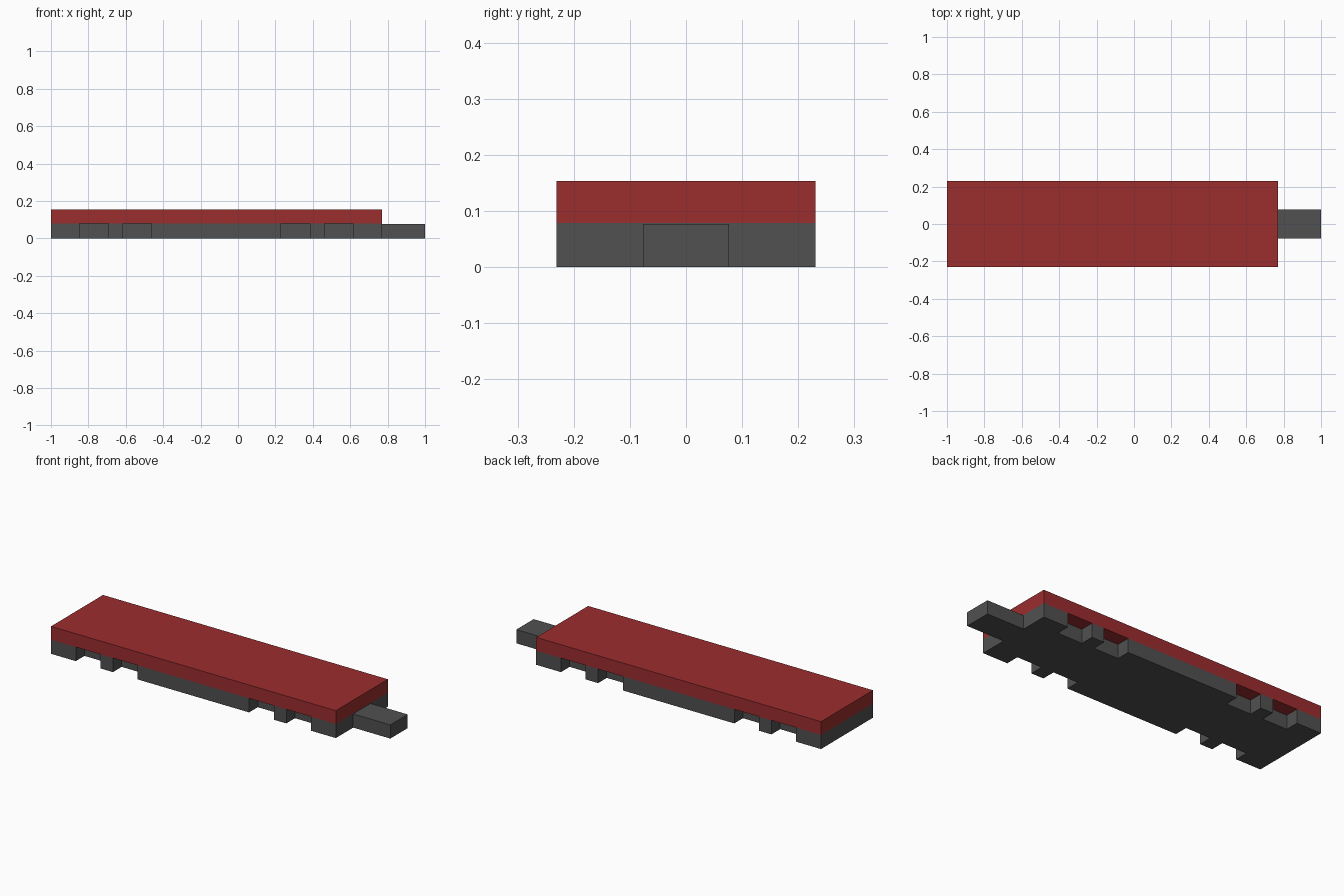
import bpy
import bmesh

if "Cube" in bpy.data.objects:
    bpy.data.objects.remove(bpy.data.objects["Cube"], do_unlink=True)

U = 2 / 13                 # grid module: total length is 13 modules
BACK, FRONT = -1.0, 1 - 1.5 * U
HALF_W = 1.5 * U
SPLIT, TOP = 0.079, U


def material(name, rgb):
    mat = bpy.data.materials.new(name)
    mat.use_nodes = True
    mat.diffuse_color = (*rgb, 1)
    mat.node_tree.nodes["Principled BSDF"].inputs["Base Color"].default_value = (*rgb, 1)
    return mat


def prism(name, outline, z0, z1, mat):
    """Extrude a flat outline from z0 up to z1."""
    bm = bmesh.new()
    face = bm.faces.new([bm.verts.new((x, y, z0)) for x, y in outline])
    grown = bmesh.ops.extrude_face_region(bm, geom=[face], use_keep_orig=True)
    for v in grown["geom"]:
        if isinstance(v, bmesh.types.BMVert):
            v.co.z = z1
    bmesh.ops.recalc_face_normals(bm, faces=bm.faces)
    mesh = bpy.data.meshes.new(name)
    bm.to_mesh(mesh)
    bm.free()
    mesh.materials.append(mat)
    obj = bpy.data.objects.new(name, mesh)
    bpy.context.collection.objects.link(obj)
    return obj


def rectangle(x0, x1, half):
    return [(x0, -half), (x1, -half), (x1, half), (x0, half)]


red = material("dark red", (0.33, 0.026, 0.028))
grey = material("dark grey", (0.082, 0.082, 0.082))

# Base: rectangle with four square notches along each long side
side = [(BACK, -HALF_W)]
for start in (1, 2.5, 8, 9.5):
    x0 = BACK + start * U
    x1 = x0 + U
    inner = -HALF_W + U / 2
    side += [(x0, -HALF_W), (x0, inner), (x1, inner), (x1, -HALF_W)]
side.append((FRONT, -HALF_W))
outline = side + [(x, -y) for x, y in reversed(side)]
prism("base", outline, 0, SPLIT, grey)

# Deck slab on top of the base
prism("deck", rectangle(BACK, FRONT, HALF_W), SPLIT, TOP, red)

# Connecting tongue at the end
prism("tongue", rectangle(FRONT, 1, U / 2), 0, U / 2, grey)
